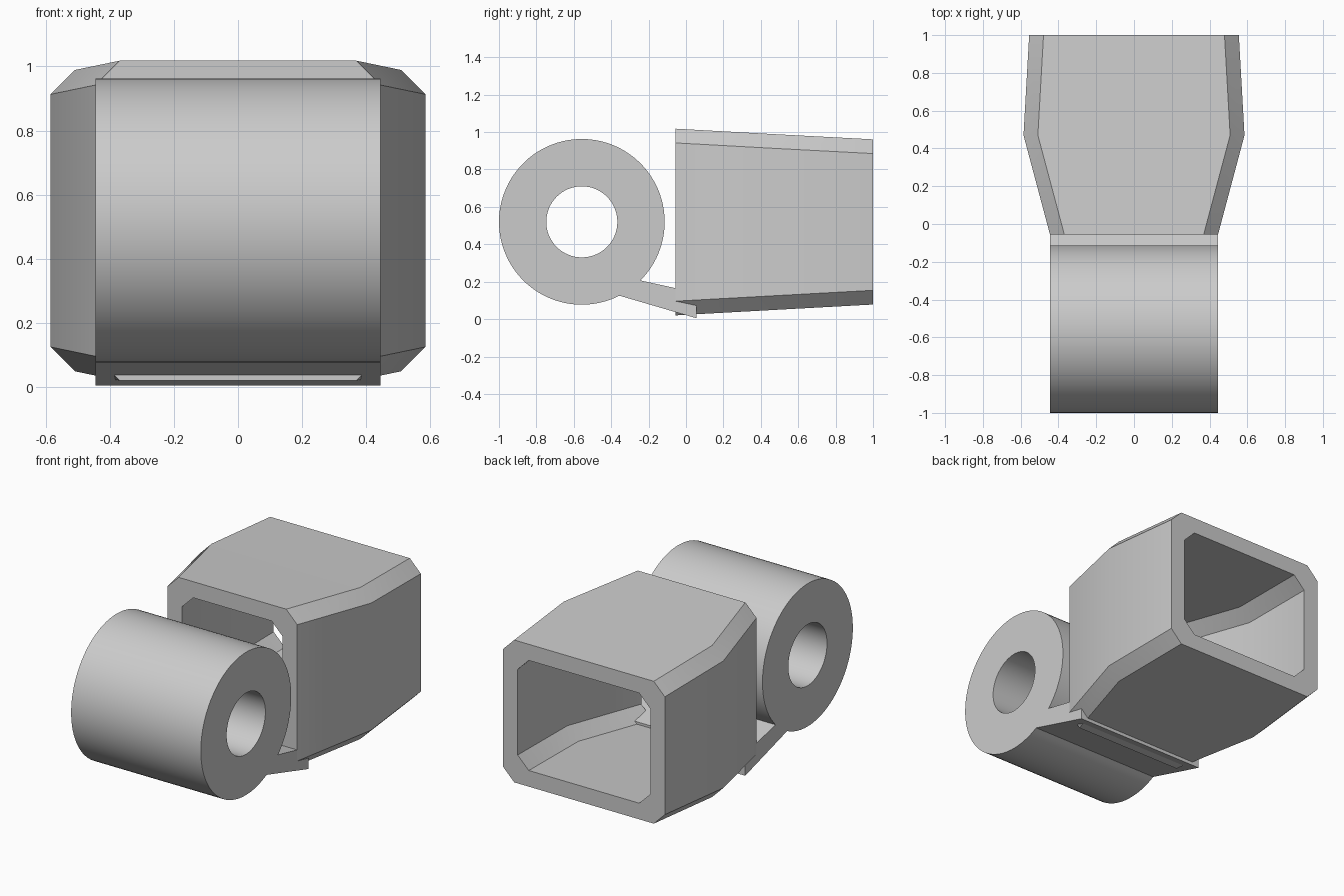
import bpy, bmesh, math

cube = bpy.data.objects.get("Cube")
if cube:
    bpy.data.objects.remove(cube, do_unlink=True)

grey = bpy.data.materials.new("plain_grey")
grey.use_nodes = True
colour = (0.6, 0.6, 0.6, 1)
grey.diffuse_color = colour
grey.node_tree.nodes["Principled BSDF"].inputs["Base Color"].default_value = colour

HALF_WIDTH = 0.445
WALL = 0.1
CHAMFER = 0.076


def finish(obj):
    """Assign the colour and smooth the gentle bends only."""
    obj.data.materials.clear()
    obj.data.materials.append(grey)
    bpy.ops.object.select_all(action='DESELECT')
    obj.select_set(True)
    bpy.context.view_layer.objects.active = obj
    bpy.ops.object.shade_smooth_by_angle(angle=math.radians(30))


def octagon(bm, y, half, low, high, inset):
    """Chamfered rectangle of vertices standing at depth y."""
    w, lo, hi, c = half - inset, low + inset, high - inset, CHAMFER
    outline = [(w, lo + c), (w, hi - c), (w - c, hi), (c - w, hi),
               (-w, hi - c), (-w, lo + c), (c - w, lo), (w - c, lo)]
    return [bm.verts.new((x, y, z)) for x, z in outline]


def bridge(bm, a, b):
    for i in range(len(a)):
        j = (i + 1) % len(a)
        bm.faces.new((a[i], a[j], b[j], b[i]))


# Hollow sleeve: outer and inner lofts joined at both rims
sections = [(-0.055, 0.445, 0.02, 1.018),
            (0.47, 0.585, 0.049, 0.989),
            (1.0, 0.555, 0.078, 0.961)]
bm = bmesh.new()
outer = [octagon(bm, *s, 0) for s in sections]
inner = [octagon(bm, *s, WALL) for s in sections]
loop = outer + inner[::-1]
for k, ring in enumerate(loop):
    bridge(bm, ring, loop[(k + 1) % len(loop)])
bmesh.ops.recalc_face_normals(bm, faces=bm.faces)
mesh = bpy.data.meshes.new("sleeve")
bm.to_mesh(mesh)
bm.free()
sleeve = bpy.data.objects.new("sleeve", mesh)
bpy.context.collection.objects.link(sleeve)
finish(sleeve)


# Pivot barrel with its bore and sloping tongue, extruded from one outline
def arc(radius, start, end, steps):
    angles = [math.radians(start + (end - start) * i / steps) for i in range(steps + 1)]
    return [(-0.557 + radius * math.cos(a), 0.52 + radius * math.sin(a)) for a in angles]


tongue = [(0.055, 0.005), (0.055, 0.141)]
profiles = [arc(0.443, -45, 297, 90) + tongue, arc(0.19, 0, 360, 64)[:-1]]
curve = bpy.data.curves.new("pivot_barrel", 'CURVE')
curve.dimensions = '2D'
curve.fill_mode = 'BOTH'
curve.extrude = HALF_WIDTH
for points in profiles:
    spline = curve.splines.new('POLY')
    spline.points.add(len(points) - 1)
    for p, (y, z) in zip(spline.points, points):
        p.co = (y, z, 0, 1)
    spline.use_cyclic_u = True
barrel = bpy.data.objects.new("pivot_barrel", curve)
bpy.context.collection.objects.link(barrel)
barrel.rotation_euler = (math.pi / 2, 0, math.pi / 2)
bpy.ops.object.select_all(action='DESELECT')
barrel.select_set(True)
bpy.context.view_layer.objects.active = barrel
bpy.ops.object.convert(target='MESH')
barrel = bpy.context.view_layer.objects.active

# Weld the caps to the walls
bm = bmesh.new()
bm.from_mesh(barrel.data)
bmesh.ops.remove_doubles(bm, verts=bm.verts, dist=0.0005)
bmesh.ops.recalc_face_normals(bm, faces=bm.faces)
bm.to_mesh(barrel.data)
bm.free()
finish(barrel)
